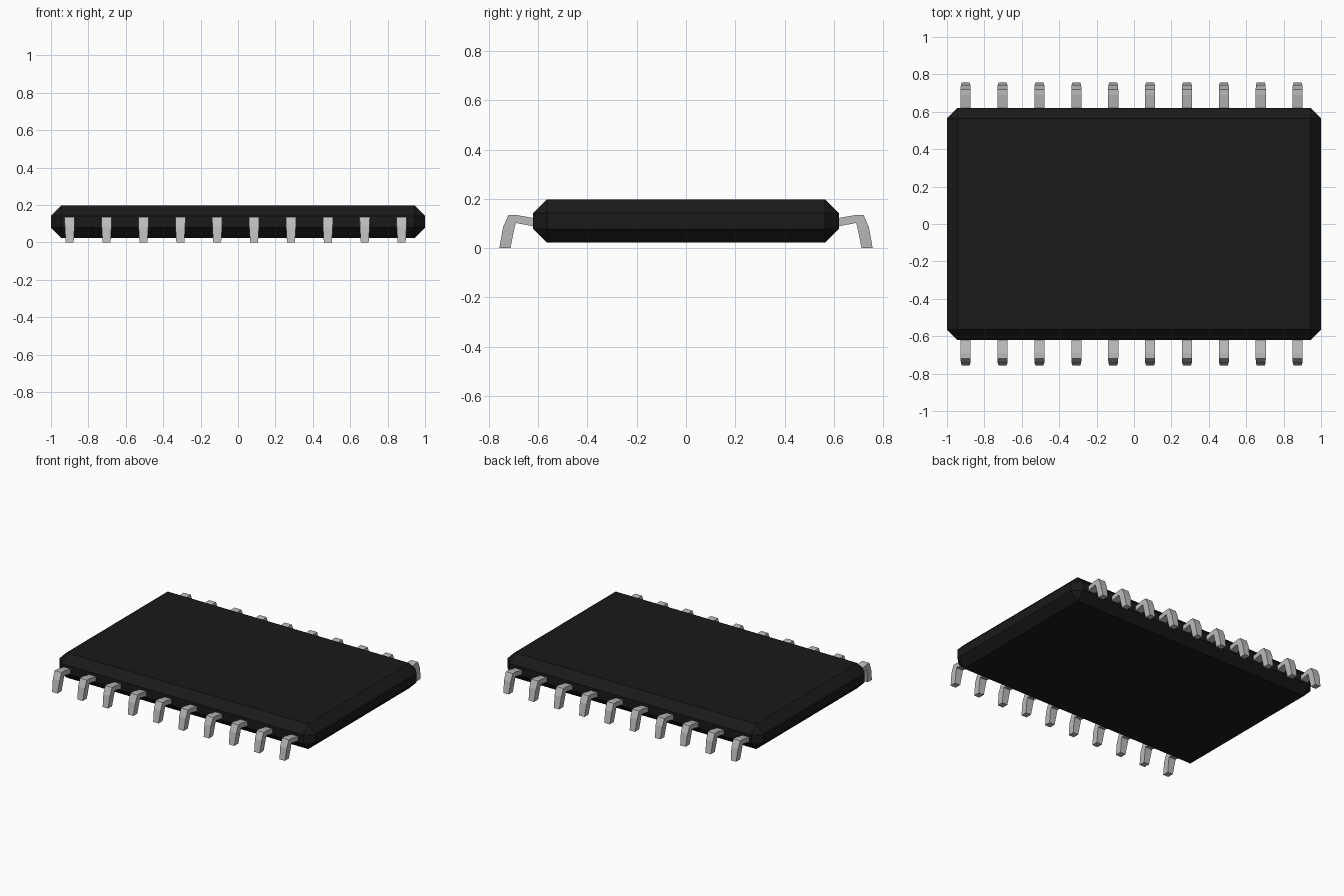
import bpy, bmesh

if "Cube" in bpy.data.objects:
    bpy.data.objects.remove(bpy.data.objects["Cube"])

black = bpy.data.materials.new("black_plastic")
black.diffuse_color = (0.01, 0.01, 0.01, 1)
black.use_nodes = True
black.node_tree.nodes["Principled BSDF"].inputs["Base Color"].default_value = black.diffuse_color
metal = bpy.data.materials.new("pin_metal")
metal.diffuse_color = (0.5, 0.5, 0.5, 1)
metal.use_nodes = True
metal.node_tree.nodes["Principled BSDF"].inputs["Base Color"].default_value = metal.diffuse_color


def add_object(name, bm, mat):
    bmesh.ops.recalc_face_normals(bm, faces=bm.faces)
    mesh = bpy.data.meshes.new(name)
    bm.to_mesh(mesh)
    bm.free()
    mesh.materials.append(mat)
    obj = bpy.data.objects.new(name, mesh)
    bpy.context.collection.objects.link(obj)
    return obj


# Chip body: box with one-segment chamfers
bm = bmesh.new()
bmesh.ops.create_cube(bm, size=1)
for v in bm.verts:
    v.co = (v.co.x * 2, v.co.y * 1.24, v.co.z * 0.176 + 0.11)
bmesh.ops.bevel(bm, geom=bm.edges[:], offset=0.056, segments=1,
                profile=0.5, affect='EDGES')
add_object("chip_body", bm, black)

# Bent pin stations: outer (y, z), inner (y, z), half width
STATIONS = [
    ((0.59, 0.117), (0.59, 0.083), 0.027),
    ((0.69, 0.135), (0.688, 0.102), 0.027),
    ((0.72, 0.135), (0.691, 0.100), 0.027),
    ((0.742, 0.085), (0.698, 0.070), 0.026),
    ((0.757, 0.0), (0.712, 0.0), 0.021),
]


def add_pin(name, x, side):
    bm = bmesh.new()
    rings = []
    for (oy, oz), (iy, iz), w in STATIONS:
        pts = [(x - w, oy, oz), (x + w, oy, oz), (x + w, iy, iz), (x - w, iy, iz)]
        rings.append([bm.verts.new((px, py * side, pz)) for px, py, pz in pts])
    for a, b in zip(rings, rings[1:]):
        for k in range(4):
            n = (k + 1) % 4
            bm.faces.new((a[k], a[n], b[n], b[k]))
    bm.faces.new(rings[0])
    bm.faces.new(rings[-1])
    add_object(name, bm, metal)


# Ten pins along each long edge
for i in range(10):
    x = -0.9 + i * 0.1972
    add_pin(f"front_pin_{i + 1}", x, -1)
    add_pin(f"back_pin_{i + 1}", x, 1)
